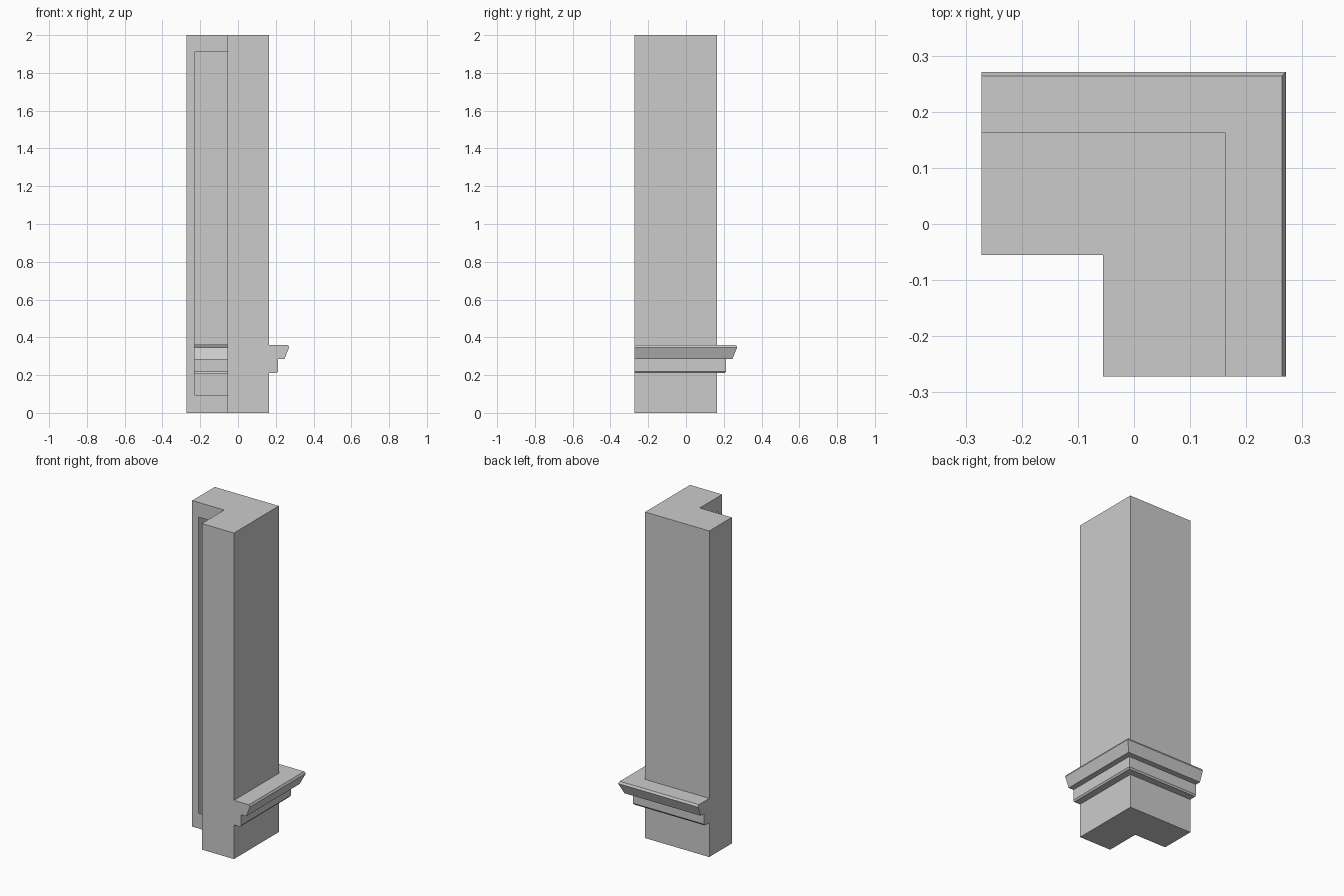
import bpy
import bmesh

cube = bpy.data.objects.get("Cube")
if cube:
    bpy.data.objects.remove(cube, do_unlink=True)

LOW, INNER, WALL, TOP = -0.272, -0.055, 0.163, 2.0
JAMB, SILL, HEAD = -0.23, 0.095, 1.91

# Outer wall profile: distance from the centre and height, with the moulding
profile = [(WALL, 0), (WALL, 0.21), (0.205, 0.21), (0.212, 0.22), (0.212, 0.285),
           (0.246, 0.285), (0.271, 0.347), (0.264, 0.36), (WALL, 0.36), (WALL, TOP)]

stone = bpy.data.materials.new("plain_grey")
stone.use_nodes = True
grey = (0.6, 0.6, 0.6, 1)
stone.diffuse_color = grey
stone.node_tree.nodes["Principled BSDF"].inputs["Base Color"].default_value = grey

bm = bmesh.new()


def face(points):
    return bm.faces.new([bm.verts.new(p) for p in points])


def mirrored(points):
    """Add a face facing -y and its twin across the diagonal plane x = y."""
    face(points)
    face([(y, x, z) for x, y, z in reversed(points)])


# Outer walls and moulding, mitred at the back corner
for (d, z), (e, h) in zip(profile, profile[1:]):
    mirrored([(d, LOW, z), (d, d, z), (e, e, h), (e, LOW, h)])

# End caps of the two arms, following the moulding outline
mirrored([(d, LOW, z) for d, z in profile] + [(INNER, LOW, TOP), (INNER, LOW, 0)])

# Inner walls: frame around an opening that turns the inner corner
for x0, x1, z0, z1 in ((LOW, INNER, 0, SILL), (LOW, INNER, HEAD, TOP),
                       (LOW, JAMB, SILL, HEAD)):
    mirrored([(x0, INNER, z0), (x1, INNER, z0), (x1, INNER, z1), (x0, INNER, z1)])

# L-shaped top and bottom
plan = [(LOW, INNER), (INNER, INNER), (INNER, LOW), (WALL, LOW), (WALL, WALL), (LOW, WALL)]
face([(x, y, TOP) for x, y in plan])
face([(x, y, 0) for x, y in reversed(plan)])

bmesh.ops.remove_doubles(bm, verts=bm.verts, dist=0.0005)
bmesh.ops.recalc_face_normals(bm, faces=bm.faces)
mesh = bpy.data.meshes.new("corner_wall")
bm.to_mesh(mesh)
bm.free()
mesh.materials.append(stone)
wall = bpy.data.objects.new("corner_wall", mesh)
bpy.context.collection.objects.link(wall)
